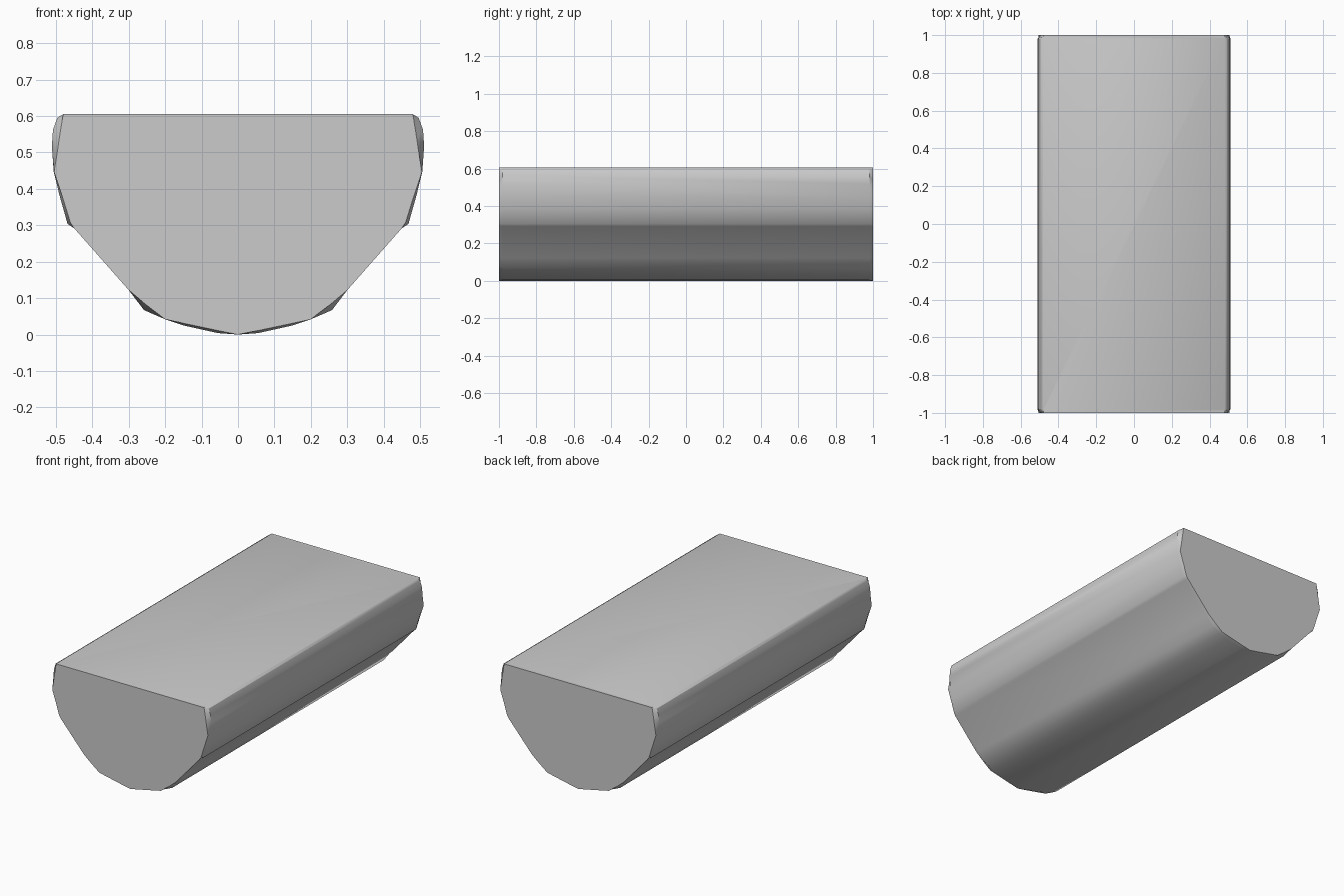
import bpy, bmesh

if "Cube" in bpy.data.objects:
    bpy.data.objects.remove(bpy.data.objects["Cube"])

# Half cross-section, top edge to keel: (x, z at end cap, x, z along the body)
half = [
    (0.480, 0.608, 0.480, 0.608),
    (0.483, 0.590, 0.496, 0.598),
    (0.491, 0.540, 0.508, 0.565),
    (0.496, 0.505, 0.511, 0.520),
    (0.505, 0.450, 0.506, 0.450),
    (0.480, 0.375, 0.490, 0.385),
    (0.460, 0.310, 0.468, 0.307),
    (0.450, 0.295, 0.450, 0.295),
    (0.300, 0.125, 0.300, 0.125),
    (0.255, 0.087, 0.258, 0.070),
    (0.200, 0.045, 0.200, 0.045),
    (0.150, 0.034, 0.150, 0.028),
    (0.055, 0.014, 0.055, 0.007),
    (0.000, 0.003, 0.000, 0.003),
]
END = 1.0
BODY = 0.98


def section(col):
    """Mirror the half section into a full loop."""
    right = [(p[col], p[col + 1]) for p in half]
    return right + [(-x, z) for x, z in reversed(right[:-1])]


bm = bmesh.new()
rings = []
for y, col in ((-END, 0), (-BODY, 2), (BODY, 2), (END, 0)):
    rings.append([bm.verts.new((x, y, z)) for x, z in section(col)])

# Side strips, with slightly swollen slats between the end caps
n = len(rings[0])
for a, b in zip(rings, rings[1:]):
    for i in range(n - 1):
        bm.faces.new((a[i], a[i + 1], b[i + 1], b[i]))

# Flat top and flat ends
bm.faces.new([r[0] for r in rings] + [r[-1] for r in reversed(rings)])
bm.faces.new(rings[0])
bm.faces.new(list(reversed(rings[-1])))
bmesh.ops.recalc_face_normals(bm, faces=bm.faces)

lowest = min(v.co.z for v in bm.verts)
bmesh.ops.translate(bm, verts=bm.verts, vec=(0, 0, -lowest))

mesh = bpy.data.meshes.new("half_round_block")
bm.to_mesh(mesh)
bm.free()
obj = bpy.data.objects.new("half_round_block", mesh)
bpy.context.collection.objects.link(obj)

# Smooth slats, crisp rims
bpy.context.view_layer.objects.active = obj
obj.select_set(True)
bpy.ops.object.shade_smooth_by_angle(angle=0.6)
